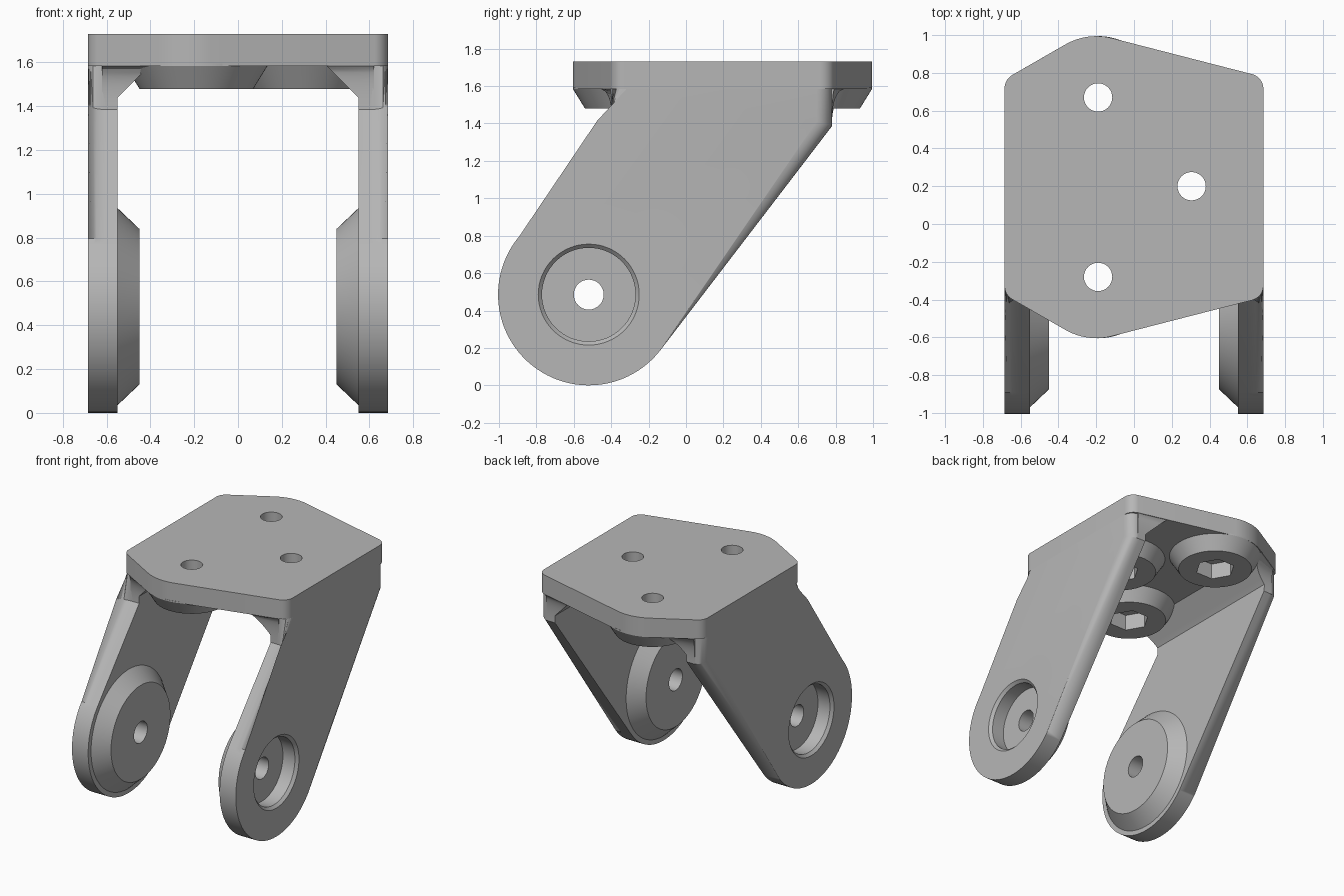
import bpy, bmesh
from math import sin, cos, tan, pi, sqrt, atan2, radians
from mathutils import Matrix, Vector

cube = bpy.data.objects.get("Cube")
if cube:
    bpy.data.objects.remove(cube, do_unlink=True)

GREY = (0.47, 0.47, 0.47, 1)
grey = bpy.data.materials.new("plain grey")
grey.use_nodes = True
grey.diffuse_color = GREY
grey.node_tree.nodes["Principled BSDF"].inputs["Base Color"].default_value = GREY

PLATE_TOP, PLATE_BOTTOM, BOSS_BOTTOM = 1.73, 1.585, 1.48
OUTER, INNER = 0.685, 0.55            # arm faces along x
FRONT, BACK, KNEE = -0.395, 0.78, 1.385
PIVOT, PIVOT_R = Vector((-0.52, 0.485)), 0.485
MID_Y = 0.195                         # plate symmetry line
SCREWS = {"back": (-0.19, 0.67), "front": (-0.19, -0.28), "left": (0.305, 0.2)}
# local x, y, z become world y, z, x
SIDEWAYS = Matrix(((0, 0, 1, 0), (1, 0, 0, 0), (0, 1, 0, 0), (0, 0, 0, 1)))
PIVOT_AXIS = Matrix.Translation((0, PIVOT.x, PIVOT.y)) @ SIDEWAYS


def finish(name, bm):
    bmesh.ops.recalc_face_normals(bm, faces=bm.faces)
    mesh = bpy.data.meshes.new(name)
    bm.to_mesh(mesh)
    bm.free()
    mesh.materials.append(grey)
    ob = bpy.data.objects.new(name, mesh)
    bpy.context.collection.objects.link(ob)
    return ob


def loft(name, rings, matrix=Matrix(), round_edge=None):
    """Skin equal-length rings of points and cap both ends."""
    bm = bmesh.new()
    rows = [[bm.verts.new(p) for p in ring] for ring in rings]
    n = len(rows[0])
    for a, b in zip(rows, rows[1:]):
        for i in range(n):
            j = (i + 1) % n
            bm.faces.new((a[i], a[j], b[j], b[i]))
    bm.faces.new(rows[0])
    cap = bm.faces.new(rows[-1])
    if round_edge:
        radius, keep = round_edge
        edges = [e for e in cap.edges if not keep(e)]
        bmesh.ops.bevel(bm, geom=edges, offset=radius, segments=6, profile=0.5,
                        affect='EDGES', clamp_overlap=False)
    bm.transform(matrix)
    return finish(name, bm)


def prism(name, outline, low, high, **kw):
    return loft(name, [[(x, y, h) for x, y in outline] for h in (low, high)], **kw)


def turned(name, profile, centre=(0, 0), sides=64, **kw):
    """Stack of circles from (radius, height) pairs."""
    ring = [(cos(2 * pi * i / sides), sin(2 * pi * i / sides)) for i in range(sides)]
    return loft(name, [[(centre[0] + r * c, centre[1] + r * s, h) for c, s in ring]
                       for r, h in profile], **kw)


def rounded(corners, steps=12):
    """Outline with a fillet of radius r at every (x, y, r) corner."""
    out = []
    for i, (x, y, r) in enumerate(corners):
        p = Vector((x, y))
        u = (Vector(corners[i - 1][:2]) - p).normalized()
        v = (Vector(corners[(i + 1) % len(corners)][:2]) - p).normalized()
        half = u.angle(v) / 2
        c = p + (u + v).normalized() * r / sin(half)
        a, b = p + u * r / tan(half) - c, p + v * r / tan(half) - c
        start = atan2(a.y, a.x)
        sweep = (atan2(b.y, b.x) - start + pi) % (2 * pi) - pi
        for k in range(steps + 1):
            t = start + sweep * k / steps
            out.append((c.x + r * cos(t), c.y + r * sin(t)))
    return out


def back_edge(x):
    """Slanted back edge of the plate; the front one mirrors it."""
    return min(1.16 + 0.576 * x, 0.954 - 0.257 * x)


# Cutters
bores = [turned("bore_cutter", [(0.075, 1.3), (0.075, 1.9)], c, 32) for c in SCREWS.values()]
sockets = [turned("socket_cutter", [(0.14, 1.3), (0.14, 1.6)], c, 6) for c in SCREWS.values()]
pivot_bore = turned("pivot_bore_cutter", [(0.08, 0.3), (0.08, 0.9)], sides=32, matrix=PIVOT_AXIS)
pivot_recess = turned("pivot_recess_cutter",
                      [(0.25, 0.565), (0.25, 0.665), (0.27, OUTER), (0.27, 0.75)],
                      matrix=PIVOT_AXIS)
screw_cutters = bores + sockets
pivot_cutters = [pivot_bore, pivot_recess]


def complete(ob, cutters, mirror=False):
    """Cut, mirror and shade a part."""
    bpy.ops.object.select_all(action='DESELECT')
    bpy.context.view_layer.objects.active = ob
    ob.select_set(True)
    for cutter in cutters:
        cut = ob.modifiers.new("cut", 'BOOLEAN')
        cut.operation, cut.solver, cut.object = 'DIFFERENCE', 'EXACT', cutter
    if mirror:
        ob.modifiers.new("mirror", 'MIRROR').use_mirror_merge = False
    for name in [m.name for m in ob.modifiers]:
        bpy.ops.object.modifier_apply(modifier=name)
    bpy.ops.object.shade_smooth_by_angle(angle=radians(25))


# Top plate
apex = -0.247
half_outline = [(OUTER, back_edge(OUTER), 0.08), (apex, back_edge(apex), 0.33),
                (-OUTER, back_edge(-OUTER), 0.08)]
other_half = [(x, 2 * MID_Y - y, r) for x, y, r in reversed(half_outline)]
plate = prism("top_plate", rounded(half_outline + other_half), PLATE_BOTTOM, PLATE_TOP)
complete(plate, screw_cutters)

# Side arms with a rounded outer edge
top = PLATE_BOTTOM + 0.003
arc = [radians(140 + 182.5 * i / 48) for i in range(49)]
arm_outline = [(BACK, KNEE), (BACK, top), (FRONT, top), (FRONT, KNEE)]
arm_outline += [PIVOT + PIVOT_R * Vector((cos(a), sin(a))) for a in arc]
arms = prism("side_arms", arm_outline, INNER, OUTER, matrix=SIDEWAYS,
             round_edge=(0.08, lambda e: all(v.co.y > top - 0.01 for v in e.verts)))
complete(arms, pivot_cutters, mirror=True)

# Conical pivot bosses on the inner arm faces
pivots = turned("pivot_bosses", [(0.355, 0.45), (0.45, INNER), (0.45, INNER + 0.004)],
                matrix=PIVOT_AXIS)
complete(pivots, [pivot_bore], mirror=True)

# Screw bosses under the plate
for label, centre in SCREWS.items():
    boss = turned(label + "_screw_boss",
                  [(0.26, BOSS_BOTTOM), (0.325, PLATE_BOTTOM), (0.325, PLATE_BOTTOM + 0.01)],
                  centre)
    complete(boss, screw_cutters)

# Gussets: chamfered inside, flaring out to the plate edge at both ends
for label, side in (("left", 1), ("right", -1)):
    rings = []
    for k in range(13):
        t = k / 12
        z = KNEE + t * (PLATE_BOTTOM + 0.003 - KNEE)
        flare = 1 - sqrt(1 - t * t)
        inner = min(INNER + 0.002, INNER - (z - 1.44))
        ring = []
        for x, is_back in ((0.62, 0), (inner, 0), (inner, 1), (0.62, 1)):
            edge = back_edge(side * x)
            y = BACK + flare * (edge - BACK) if is_back else \
                FRONT + flare * (2 * MID_Y - edge - FRONT)
            ring.append((side * x, y, z))
        rings.append(ring)
    complete(loft(label + "_gusset", rings), screw_cutters)

for cutter in screw_cutters + pivot_cutters:
    bpy.data.objects.remove(cutter, do_unlink=True)
